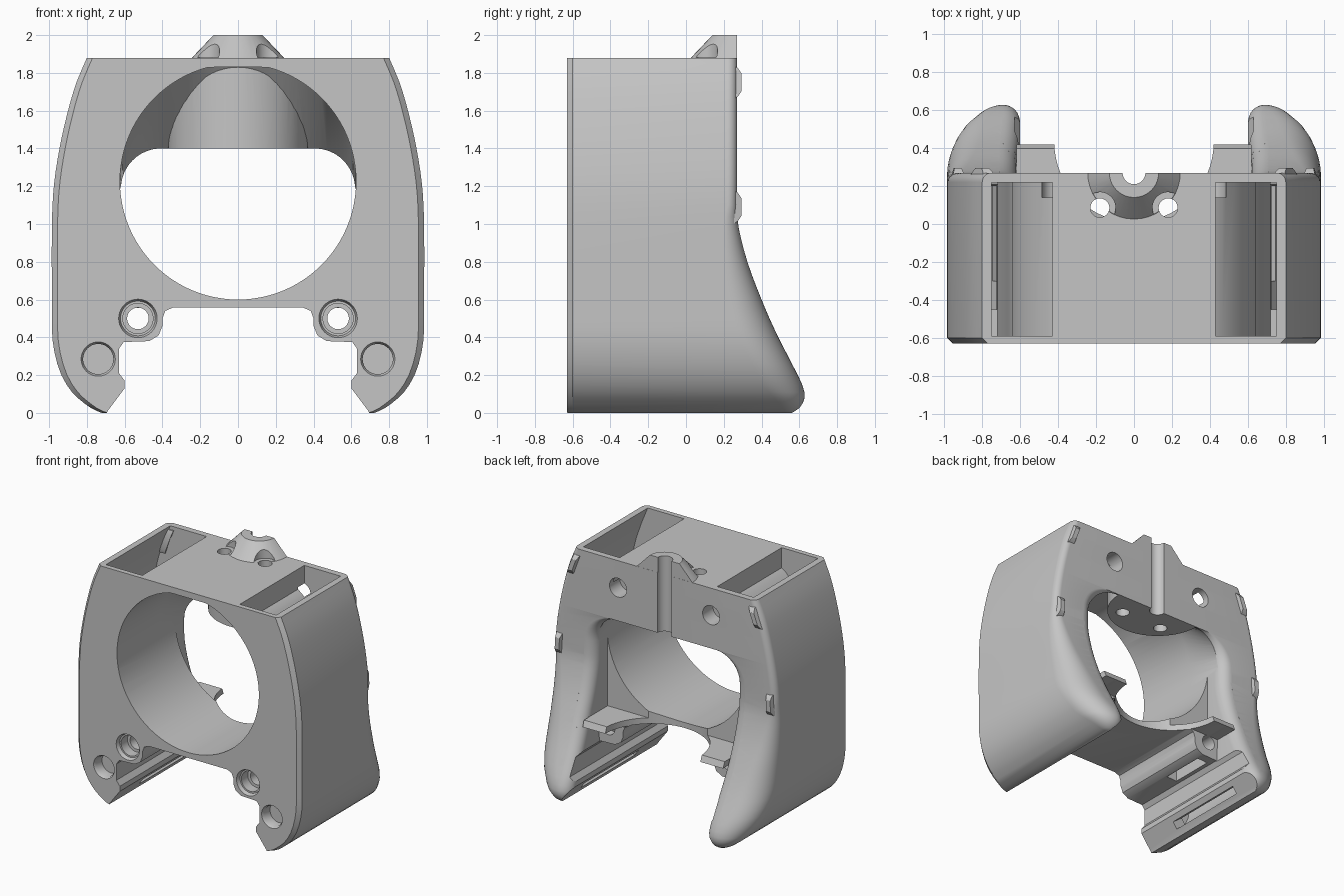
import bpy, bmesh, math
from mathutils import Vector

cube = bpy.data.objects.get("Cube")
if cube:
    bpy.data.objects.remove(cube, do_unlink=True)

grey = bpy.data.materials.new("plain grey")
grey.use_nodes = True
grey.diffuse_color = (0.56, 0.56, 0.56, 1)
grey.node_tree.nodes["Principled BSDF"].inputs["Base Color"].default_value = (0.56, 0.56, 0.56, 1)


def loft(name, rings):
    """Closed solid through rings of equal point count."""
    bm = bmesh.new()
    loops = [[bm.verts.new(p) for p in ring] for ring in rings]
    n = len(loops[0])
    for a, b in zip(loops, loops[1:]):
        for i in range(n):
            j = (i + 1) % n
            bm.faces.new((a[i], a[j], b[j], b[i]))
    bm.faces.new(loops[0][::-1])
    bm.faces.new(loops[-1])
    bm.normal_update()
    if bm.calc_volume(signed=True) < 0:
        bmesh.ops.reverse_faces(bm, faces=bm.faces[:])
    me = bpy.data.meshes.new(name)
    bm.to_mesh(me)
    bm.free()
    me.materials.append(grey)
    ob = bpy.data.objects.new(name, me)
    bpy.context.collection.objects.link(ob)
    return ob


def prism_y(pts, y0, y1):
    return loft("cutter", [[(x, y, z) for x, z in pts] for y in (y0, y1)])


def box(x0, x1, y0, y1, z0, z1):
    return prism_y([(x0, z0), (x1, z0), (x1, z1), (x0, z1)], y0, y1)


def circle(r, n):
    return [(r * math.cos(2 * math.pi * i / n), r * math.sin(2 * math.pi * i / n)) for i in range(n)]


def cyl_y(x, z, y0, y1, r0, r1=None, n=40):
    return loft("cutter", [[(x + u, y, z + v) for u, v in circle(r, n)]
                           for y, r in ((y0, r0), (y1, r1 or r0))])


def cyl_z(x, y, z0, z1, r0, r1=None, n=40):
    return loft("cutter", [[(x + u, y + v, z) for u, v in circle(r, n)]
                           for z, r in ((z0, r0), (z1, r1 or r0))])


def volume(me):
    bm = bmesh.new()
    bm.from_mesh(me)
    v = bm.calc_volume(signed=True)
    bm.free()
    return v


def boolean(ob, tool, op="DIFFERENCE"):
    """Apply a boolean, trying the next solver if the solid collapses."""
    before = volume(ob.data)
    for solver in ("MANIFOLD", "EXACT", "FLOAT"):
        mod = ob.modifiers.new("cut", "BOOLEAN")
        mod.operation, mod.solver, mod.object = op, solver, tool
        bpy.context.view_layer.update()
        deps = bpy.context.evaluated_depsgraph_get()
        result = bpy.data.meshes.new_from_object(ob.evaluated_get(deps))
        ob.modifiers.clear()
        if .35 < volume(result) / before < 1.3:
            ob.data = result
            break
    bpy.data.objects.remove(tool, do_unlink=True)


def curve(table, z):
    """Smooth interpolation through (z, value) pairs."""
    def slope(i):
        a, b = table[max(i - 1, 0)], table[min(i + 1, len(table) - 1)]
        return (b[1] - a[1]) / (b[0] - a[0])
    for i in range(len(table) - 1):
        (z0, v0), (z1, v1) = table[i], table[i + 1]
        if z <= z1:
            h = z1 - z0
            t = (z - z0) / h
            return ((2*t**3 - 3*t*t + 1) * v0 + (t**3 - 2*t*t + t) * h * slope(i)
                    + (3*t*t - 2*t**3) * v1 + (t**3 - t*t) * h * slope(i + 1))
    return table[-1][1]


WIDTH = [(0, .72), (.02, .77), (.1, .87), (.2, .935), (.3, .967), (.4, .983), (.55, .985),
         (1, .985), (1.2, .975), (1.4, .945), (1.6, .9), (1.75, .855), (1.88, .8)]
BACK = [(0, .56), (.025, .6), (.08, .628), (.15, .615), (.3, .54), (.45, .465), (.6, .4),
        (.8, .325), (1, .275), (1.1, .27), (1.2, .27), (1.88, .27)]


def mirrored(half, z):
    return [(x, y, z) for x, y in half] + [(-x, y, z) for x, y in reversed(half)]


# Outer body: rounded cross-sections stacked in height
rings = []
for z in [0, .01, .025, .05, .08, .11, .15] + [.2 + .06 * i for i in range(28)] + [1.85, 1.88]:
    w, b = curve(WIDTH, z), curve(BACK, z)
    r = min(.05 + .16 * min(max((1.1 - z) / .7, 0), 1), w - .69)
    half = [(w - .03, -.63), (w, -.6)]
    for i in range(13):
        a = math.pi / 2 * i / 12
        half.append((w - r + r * math.cos(a), b - r * (1 - math.sin(a))))
    rings.append(mirrored(half, z))
body = loft("fan_duct_body", rings)

# Half-cone cable guide on the top
tower = cyl_z(0, .27, 1.8, 2, .32, .13)
boolean(tower, box(-.5, .5, .269, .8, 1.5, 2.1))
boolean(body, tower, "UNION")

# Stepped gap between the two legs
gap = [(.72, -.05), (.69, .01), (.6, .13), (.6, .17), (.63, .21), (.63, .34), (.605, .375), (.47, .38),
       (.42, .41), (.4, .46), (.4, .5), (.385, .54), (.345, .557)]
boolean(body, prism_y(gap + [(-x, z) for x, z in reversed(gap)], -1, 1))


def rear_opening(zs, front):
    """Opening between the legs with rounded rear edges."""
    out = []
    for z in zs:
        t = min(max((z - 1.17) / .23, 0), 1)
        xi = .37 + .25 * math.sqrt(1 - t * t) - .02 * min(max((.6 - z) / .4, 0), 1)
        b = curve(BACK, max(z, 0))
        half = [(xi, front)]
        for i in range(9):
            a = math.pi / 2 * i / 8
            half.append((xi + .09 - .09 * math.cos(a), b - .09 + .09 * math.sin(a)))
        half.append((xi + .09, b + .3))
        out.append(mirrored(half, z))
    return loft("cutter", out)


arch = [1.17 + .23 * math.sin(math.pi / 2 * i / 10) for i in range(11)]
boolean(body, rear_opening([.604 + .0565 * i for i in range(10)] + arch, .1))
boolean(body, rear_opening([.54, .57, .61], .42))
boolean(body, rear_opening([-.02, 0, .025, .05, .08, .11, .15] + [.2 + .0445 * i for i in range(9)], .22))

# Round tunnel with a flat crown, easing into the rear arch
ring = [(u, min(1.225 + v, 1.83)) for u, v in circle(.625, 96)]
arch_ring = []
for x, z in ring:
    t = min(max((abs(x) - .37) / .25, 0), 1)
    arch_ring.append((x, min(z, 1.17 + .23 * math.sqrt(1 - t * t))))
tunnel = loft("cutter", [[(x, y, z) for x, z in pts]
                         for y, pts in ((-.8, ring), (-.1, ring), (.26, arch_ring))])
# Curved mounting block left standing under the cable guide
boolean(tunnel, cyl_z(0, .27, 1.4, 2, .37, n=64))
boolean(body, tunnel)

# Scooped ledge below the tunnel, and the vertical cable channel
boolean(body, cyl_z(0, .43, .4, 1, .42, n=64))
boolean(body, cyl_z(0, .27, 1.2, 2.2, .06))

duct = [(.43, 1.95), (.43, 1.72), (.466, 1.695), (.53, 1.62), (.59, 1.53), (.64, 1.4), (.66, 1.22),
        (.67, .9), (.7, .6), (.72, .45), (.93, .45), (.945, .6), (.945, 1), (.93, 1.25),
        (.9, 1.42), (.85, 1.62), (.8, 1.76), (.75, 1.88), (.75, 1.95)]
outlet = [(.72, .5), (.92, .5), (.9, .3), (.84, .17), (.75, .1), (.7, .17), (.725, .3)]
mid, along, inward = Vector((.645, .07)), Vector((-.6, .8)) * .03, Vector((.8, .6))
slot = [mid - along - inward * .06, mid + along - inward * .06,
        mid + along + inward * .12, mid - along + inward * .12]

for s in (1, -1):
    # Air duct, lower chamber and outlet slot
    for shape, y0, y1 in ((duct, -.59, .22), (outlet, -.45, .28), (slot, -.3, .38)):
        boolean(body, prism_y([(s * x, z) for x, z in shape], y0, y1))
    # Countersunk front screw hole, round blind socket and nut pocket
    boolean(body, cyl_y(s * .53, .5, -.7, .4, .057))
    boolean(body, cyl_y(s * .53, .5, -.66, -.6, .112, .092))
    boolean(body, cyl_y(s * .53, .5, -.61, -.52, .08))
    boolean(body, cyl_y(s * .74, .285, -.64, -.61, .096, .08))
    boolean(body, cyl_y(s * .74, .285, -.62, -.54, .08))
    boolean(body, box(s * .53 - .045, s * .53 + .045, -.2, .15, .3, .47))
    # Rear screw holes and vertical mounting holes
    boolean(body, cyl_y(s * .41, 1.665, .14, .4, .075))
    boolean(body, cyl_z(s * .18, .085, 1.2, 2.2, .05))
    boolean(body, cyl_z(s * .18, .085, 1.882, 2.2, .083))

parts = [body]
# Cable-tie loops following the rear outer corners
outline = [(.2, .07), (.21, .1), (.235, .1), (.275, .075), (.295, .045),
           (.295, -.045), (.275, -.075), (.235, -.1), (.21, -.1), (.2, -.07)]
for s, side in ((1, "left"), (-1, "right")):
    for z, level in ((1.75, "upper"), (1.09, "lower")):
        sections = []
        for depth, taper in ((.1, -.3), (.005, .3)):
            sections.append([(s * (curve(WIDTH, z + h) - depth - taper * (y - .2)), y, z + h)
                             for y, h in outline])
        clip = loft(f"{side}_{level}_loop", sections)
        x = s * curve(WIDTH, z)
        boolean(clip, box(x - .2, x + .2, .205, .243, z - .042, z + .042))
        parts.append(clip)

for ob in parts:
    bpy.ops.object.select_all(action="DESELECT")
    ob.select_set(True)
    bpy.context.view_layer.objects.active = ob
    bpy.ops.object.shade_smooth_by_angle(angle=math.radians(30))
